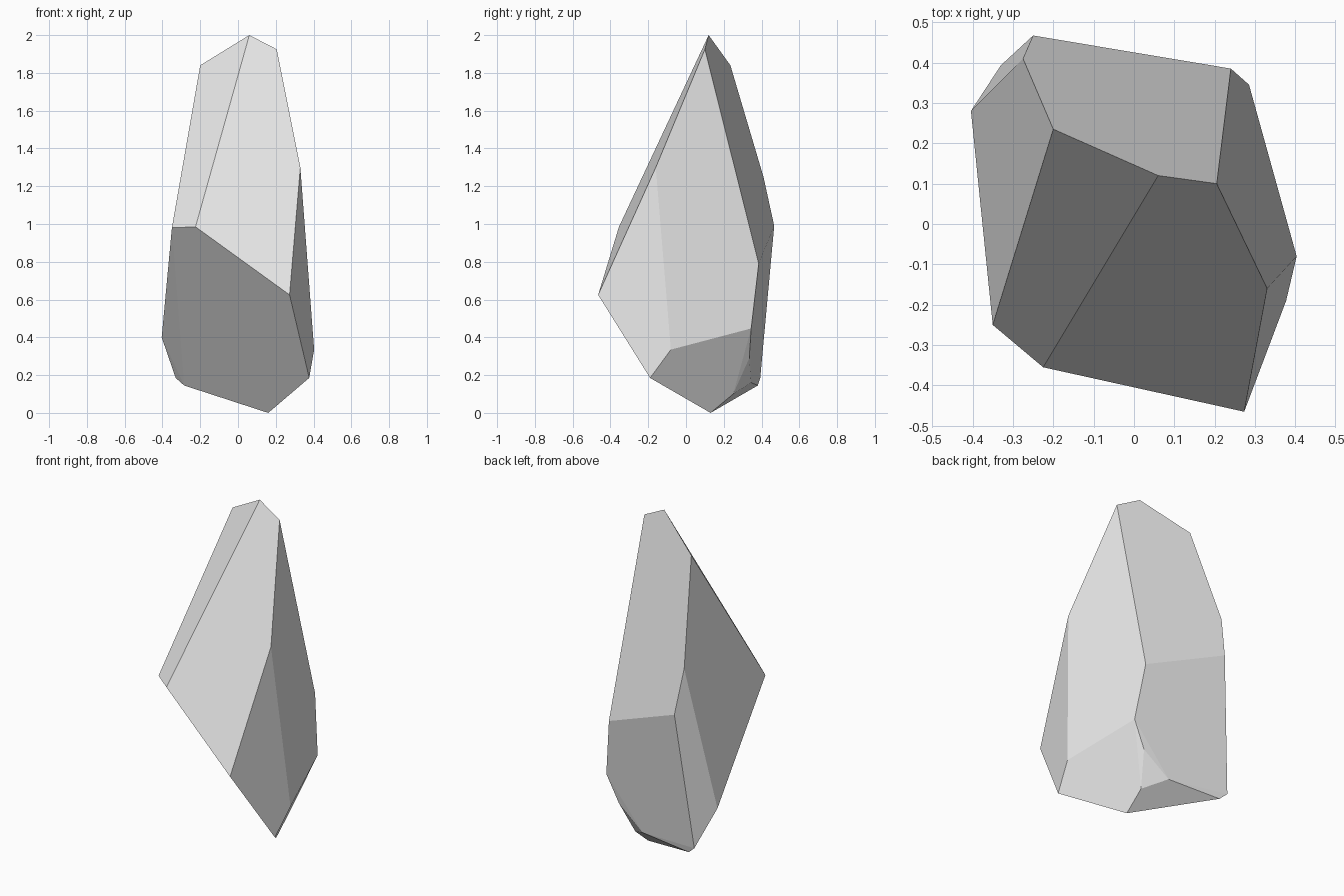
import bpy
import bmesh
import math
from mathutils import Vector

default_cube = bpy.data.objects.get("Cube")
if default_cube:
    bpy.data.objects.remove(default_cube, do_unlink=True)


def make_material(name, colour):
    material = bpy.data.materials.new(name)
    material.use_nodes = True
    material.diffuse_color = colour
    material.node_tree.nodes["Principled BSDF"].inputs["Base Color"].default_value = colour
    return material


def make_faceted_stone(name, corners, material):
    """Wrap the corners in a convex shell and merge coplanar facets."""
    bm = bmesh.new()
    for corner in corners:
        bm.verts.new(Vector(corner))
    hull = bmesh.ops.convex_hull(bm, input=list(bm.verts))
    loose = [v for v in hull["geom_interior"] if isinstance(v, bmesh.types.BMVert)]
    bmesh.ops.delete(bm, geom=loose, context="VERTS")
    bmesh.ops.dissolve_limit(bm, angle_limit=math.radians(2.5),
                             verts=list(bm.verts), edges=list(bm.edges))
    bmesh.ops.recalc_face_normals(bm, faces=list(bm.faces))
    mesh = bpy.data.meshes.new(name)
    bm.to_mesh(mesh)
    bm.free()
    mesh.materials.append(material)
    stone = bpy.data.objects.new(name, mesh)
    bpy.context.collection.objects.link(stone)
    return stone


# Corners of the stone, grouped by where they sit
peak = [(0.06, 0.12, 2.0), (0.205, 0.10, 1.925), (-0.20, 0.235, 1.84)]
front_ridge = [(0.33, -0.16, 1.3), (0.273, -0.465, 0.625),
               (-0.225, -0.355, 0.985), (-0.35, -0.25, 0.98)]
back_ridge = [(-0.275, 0.41, 1.25), (-0.25, 0.467, 0.99),
              (0.24, 0.385, 0.79), (0.285, 0.345, 0.447)]
lower_sides = [(-0.404, 0.28, 0.4), (0.403, -0.08, 0.335),
               (0.377, -0.19, 0.185), (-0.33, 0.393, 0.185)]
underside = [(0.16, 0.13, 0), (-0.285, 0.38, 0.145), (0.21, 0.335, 0.29),
             (0.045, 0.345, 0.16), (0.16, 0.25, 0.1)]

grey_stone = make_material("pale grey stone", (0.8, 0.8, 0.8, 1))
make_faceted_stone("faceted_stone",
                   peak + front_ridge + back_ridge + lower_sides + underside,
                   grey_stone)
